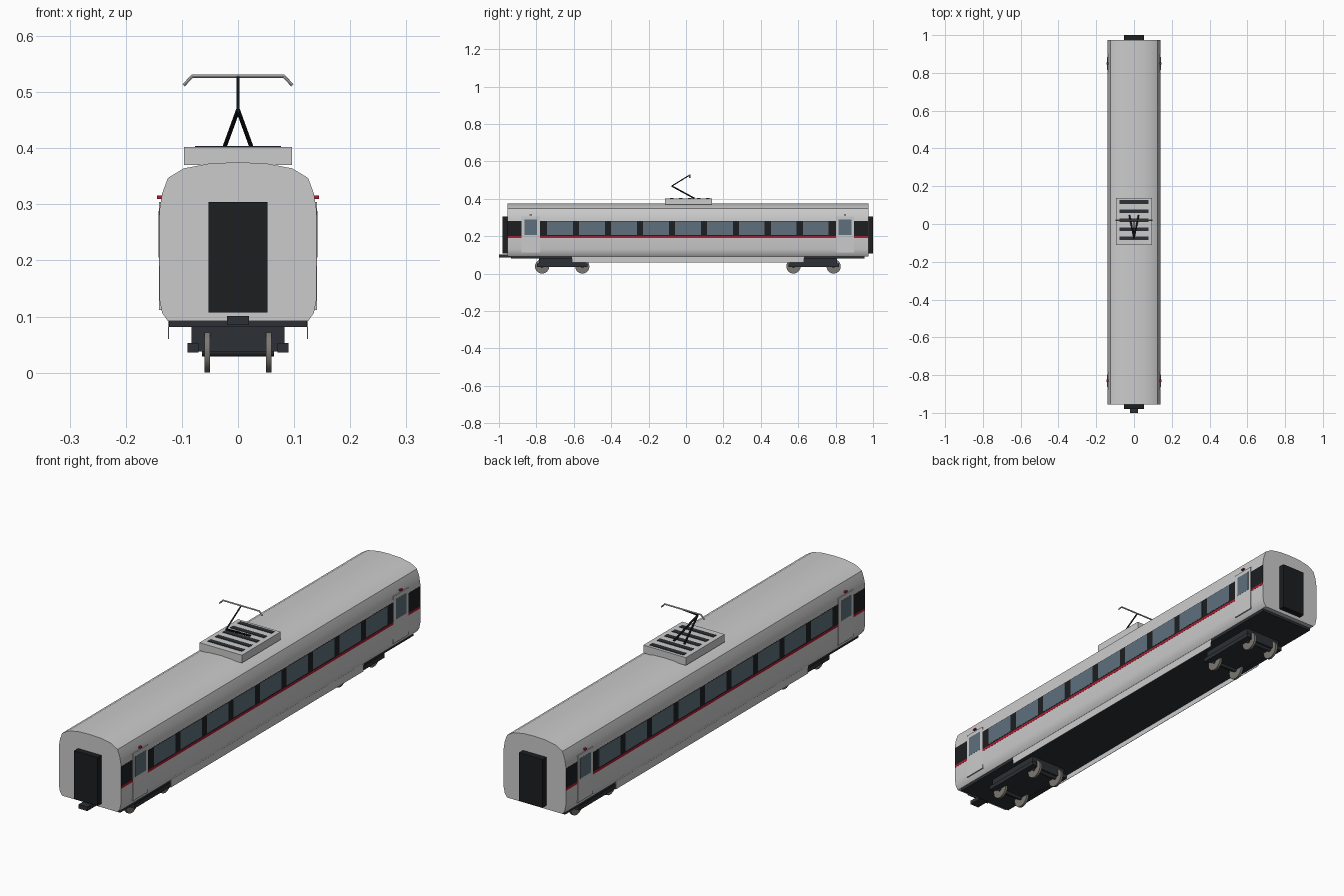
import bpy, bmesh, math
from mathutils import Vector

if "Cube" in bpy.data.objects:
    bpy.data.objects.remove(bpy.data.objects["Cube"])

CY = 0.01  # middle of the car body along y


def material(name, r, g, b):
    m = bpy.data.materials.new(name)
    m.diffuse_color = (r, g, b, 1)
    m.use_nodes = True
    m.node_tree.nodes["Principled BSDF"].inputs["Base Color"].default_value = m.diffuse_color
    return m


BLACK = material("black", 0.012, 0.013, 0.015)
DARK = material("dark_grey", 0.025, 0.03, 0.035)
RED = material("red", 0.45, 0.01, 0.03)
GLASS = material("glass", 0.11, 0.16, 0.2)
STEEL = material("wheel_steel", 0.2, 0.19, 0.17)


def finish(name, bm, mat=None, smooth=False):
    bmesh.ops.recalc_face_normals(bm, faces=bm.faces)
    me = bpy.data.meshes.new(name)
    bm.to_mesh(me)
    bm.free()
    ob = bpy.data.objects.new(name, me)
    bpy.context.collection.objects.link(ob)
    if mat:
        me.materials.append(mat)
    if smooth:
        bpy.ops.object.select_all(action='DESELECT')
        ob.select_set(True)
        bpy.context.view_layer.objects.active = ob
        bpy.ops.object.shade_smooth_by_angle(angle=math.radians(35))
    return ob


def box(name, x0, x1, y0, y1, z0, z1, mat=None):
    bm = bmesh.new()
    bmesh.ops.create_cube(bm, size=1)
    for v in bm.verts:
        v.co = ((x0 + x1) / 2 + v.co.x * (x1 - x0),
                (y0 + y1) / 2 + v.co.y * (y1 - y0),
                (z0 + z1) / 2 + v.co.z * (z1 - z0))
    return finish(name, bm, mat)


def side_box(name, s, x0, x1, y0, y1, z0, z1, mat=None):
    """Box on the right (s=1) or left (s=-1) side."""
    a, b = sorted((s * x0, s * x1))
    return box(name, a, b, y0, y1, z0, z1, mat)


def rod(name, a, b, r, mat=None, segs=8, smooth=True):
    a, b = Vector(a), Vector(b)
    d = b - a
    bm = bmesh.new()
    bmesh.ops.create_cone(bm, cap_ends=True, segments=segs, radius1=r, radius2=r, depth=d.length)
    rot = d.to_track_quat('Z', 'Y').to_matrix()
    for v in bm.verts:
        v.co = rot @ v.co + (a + b) / 2
    return finish(name, bm, mat, smooth)


# Car body: cross-section extruded along y
half = [(0.125, 0.092), (0.135, 0.106), (0.14, 0.13), (0.14, 0.29), (0.135, 0.32),
        (0.125, 0.347), (0.097, 0.364), (0.05, 0.373)]
section = half + [(0, 0.375)] + [(-x, z) for x, z in reversed(half)]
bm = bmesh.new()
face = bm.faces.new([bm.verts.new((x, CY - 0.965, z)) for x, z in section])
ext = bmesh.ops.extrude_face_region(bm, geom=[face], use_keep_orig=True)
for v in ext["geom"]:
    if isinstance(v, bmesh.types.BMVert):
        v.co.y += 1.93
finish("car_body", bm, None, True)

# Underframe, coupler and end gangways
box("underframe", -0.123, 0.123, CY - 0.945, CY + 0.945, 0.081, 0.093, DARK)
box("coupler", -0.02, 0.02, -1.0, -0.93, 0.085, 0.101, DARK)
box("front_gangway", -0.053, 0.053, CY - 0.99, CY - 0.96, 0.107, 0.304, BLACK)
box("rear_gangway", -0.053, 0.053, CY + 0.96, CY + 0.99, 0.107, 0.304, BLACK)

# Side details
for s, side in ((1, "right"), (-1, "left")):
    side_box(f"{side}_window_band", s, 0.135, 0.1404, CY - 0.964, CY + 0.964, 0.2, 0.281, BLACK)
    side_box(f"{side}_red_stripe", s, 0.135, 0.1406, CY - 0.964, CY + 0.964, 0.19, 0.2, RED)
    for k in range(-4, 5):
        y = CY + 0.171 * k
        side_box(f"{side}_window", s, 0.135, 0.141, y - 0.069, y + 0.069, 0.205, 0.279, GLASS)
    for e in (-1, 1):
        y = CY + 0.84 * e
        side_box(f"{side}_door", s, 0.132, 0.1412, y - 0.049, y + 0.049, 0.112, 0.304)
        side_box(f"{side}_door_window", s, 0.135, 0.1418, y - 0.034, y + 0.034, 0.205, 0.288, GLASS)
        side_box(f"{side}_door_lamp", s, 0.134, 0.1445, y - 0.006, y + 0.006, 0.31, 0.316, RED)
    # Thin skirt panel under the floor
    side_box(f"{side}_skirt", s, 0.123, 0.1245, CY - 0.62, CY + 0.62, 0.06, 0.093)

# Bogies with frames, axles and wheels
for e, end in ((-1, "front"), (1, "rear")):
    yb = CY + 0.672 * e
    box(f"{end}_bogie_frame", -0.083, 0.083, yb - 0.125, yb + 0.125, 0.038, 0.082, DARK)
    for s in (-1, 1):
        side_box(f"{end}_bogie_side_beam", s, 0.07, 0.09, yb - 0.135, yb + 0.135, 0.036, 0.053, DARK)
    for a in (-1, 1):
        y = yb + 0.1075 * a
        rod(f"{end}_axle", (-0.064, y, 0.038), (0.064, y, 0.038), 0.009, DARK, 12)
        for s in (-1, 1):
            rod(f"{end}_wheel", (s * 0.05, y, 0.038), (s * 0.06, y, 0.038), 0.038, STEEL, 24)

# Roof equipment box with dark vents
RY = 0.013
box("roof_unit", -0.096, 0.096, RY - 0.125, RY + 0.125, 0.37, 0.402)
for k in range(-2, 3):
    y = RY + 0.007 + 0.048 * k
    box("roof_vent", -0.077, 0.077, y - 0.01, y + 0.01, 0.398, 0.404, DARK)

# Pantograph: two lower legs, one upper arm, contact bar with bent horns
knee, top = (0, -0.076, 0.468), (0, 0.02, 0.527)
for s in (-1, 1):
    rod("pantograph_leg", (s * 0.024, 0.045, 0.402), knee, 0.004, BLACK)
    rod("pantograph_horn", (s * 0.082, 0.02, 0.528), (s * 0.097, 0.02, 0.512), 0.0028)
rod("pantograph_arm", knee, top, 0.003, DARK)
rod("pantograph_bar", (-0.083, 0.02, 0.528), (0.083, 0.02, 0.528), 0.003)
